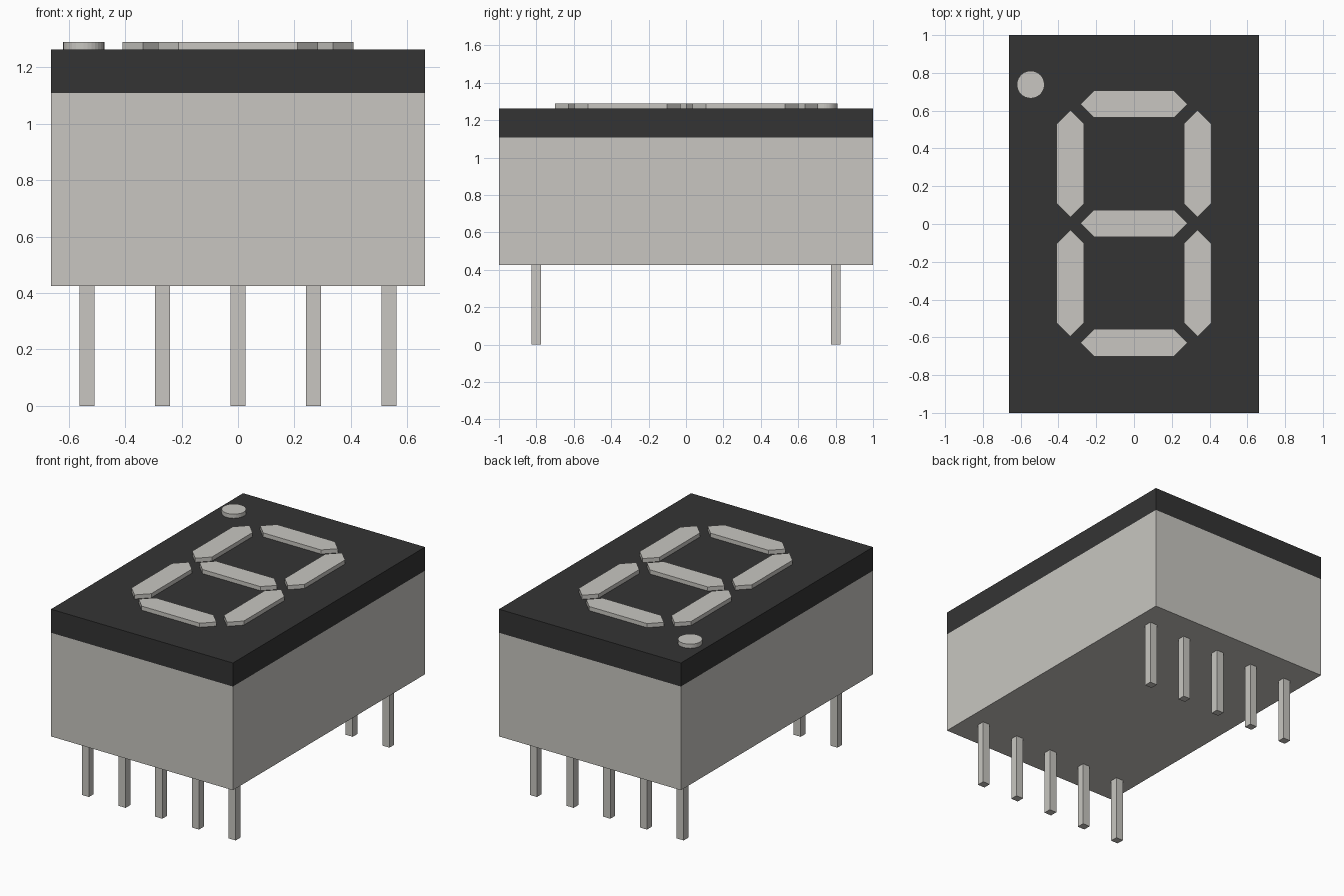
import bpy
import math

default = bpy.data.objects.get("Cube")
if default:
    bpy.data.objects.remove(default, do_unlink=True)


def make_material(name, color):
    mat = bpy.data.materials.new(name)
    mat.use_nodes = True
    mat.diffuse_color = color
    mat.node_tree.nodes["Principled BSDF"].inputs["Base Color"].default_value = color
    return mat


light_grey = make_material("warm light grey", (0.578, 0.565, 0.533, 1))
charcoal = make_material("charcoal", (0.034, 0.034, 0.034, 1))


def prism(name, outline, z0, z1, mat):
    """Extrude a counter-clockwise outline from z0 to z1."""
    n = len(outline)
    verts = [(x, y, z) for z in (z0, z1) for x, y in outline]
    faces = [tuple(reversed(range(n))), tuple(range(n, 2 * n))]
    faces += [(i, (i + 1) % n, (i + 1) % n + n, i + n) for i in range(n)]
    mesh = bpy.data.meshes.new(name)
    mesh.from_pydata(verts, [], faces)
    mesh.materials.append(mat)
    obj = bpy.data.objects.new(name, mesh)
    bpy.context.collection.objects.link(obj)
    return obj


def rectangle(cx, cy, hx, hy):
    return [(cx - hx, cy - hy), (cx + hx, cy - hy),
            (cx + hx, cy + hy), (cx - hx, cy + hy)]


def segment_outline(cx, cy, upright, half_length=0.283, half_width=0.072):
    """Bar with pointed ends, along x or turned upright along y."""
    shoulder = half_length - half_width
    points = [(-half_length, 0), (-shoulder, -half_width), (shoulder, -half_width),
              (half_length, 0), (shoulder, half_width), (-shoulder, half_width)]
    if upright:
        points = [(-y, x) for x, y in points]
    return [(cx + x, cy + y) for x, y in points]


BASE, SEAM, FACE, TOP = 0.425, 1.108, 1.263, 1.29
HALF_X, HALF_Y = 0.663, 1.0

# Housing and dark face plate
prism("housing", rectangle(0, 0, HALF_X, HALF_Y), BASE, SEAM, light_grey)
prism("face_plate", rectangle(0, 0, HALF_X, HALF_Y), SEAM, FACE, charcoal)

# Raised display segments
MID_Y = 0.003
for label, row in (("lower", -1), ("middle", 0), ("upper", 1)):
    prism(label + "_segment",
          segment_outline(0, MID_Y + row * 0.632, False), FACE, TOP, light_grey)
for side, sx in (("right", -1), ("left", 1)):
    for label, sy in (("lower", -1), ("upper", 1)):
        prism(f"{label}_{side}_segment",
              segment_outline(sx * 0.337, MID_Y + sy * 0.316, True),
              FACE, TOP, light_grey)

# Round indicator dot
SIDES = 32
circle = [(-0.547 + 0.073 * math.cos(math.tau * i / SIDES),
           0.738 + 0.073 * math.sin(math.tau * i / SIDES)) for i in range(SIDES)]
prism("indicator_dot", circle, FACE, TOP, light_grey)

# Two rows of connector pins
for row, y in (("front", -0.8), ("back", 0.8)):
    for i in range(5):
        prism(f"{row}_pin_{i + 1}",
              rectangle((i - 2) * 0.2675, y, 0.026, 0.025), 0, BASE, light_grey)
